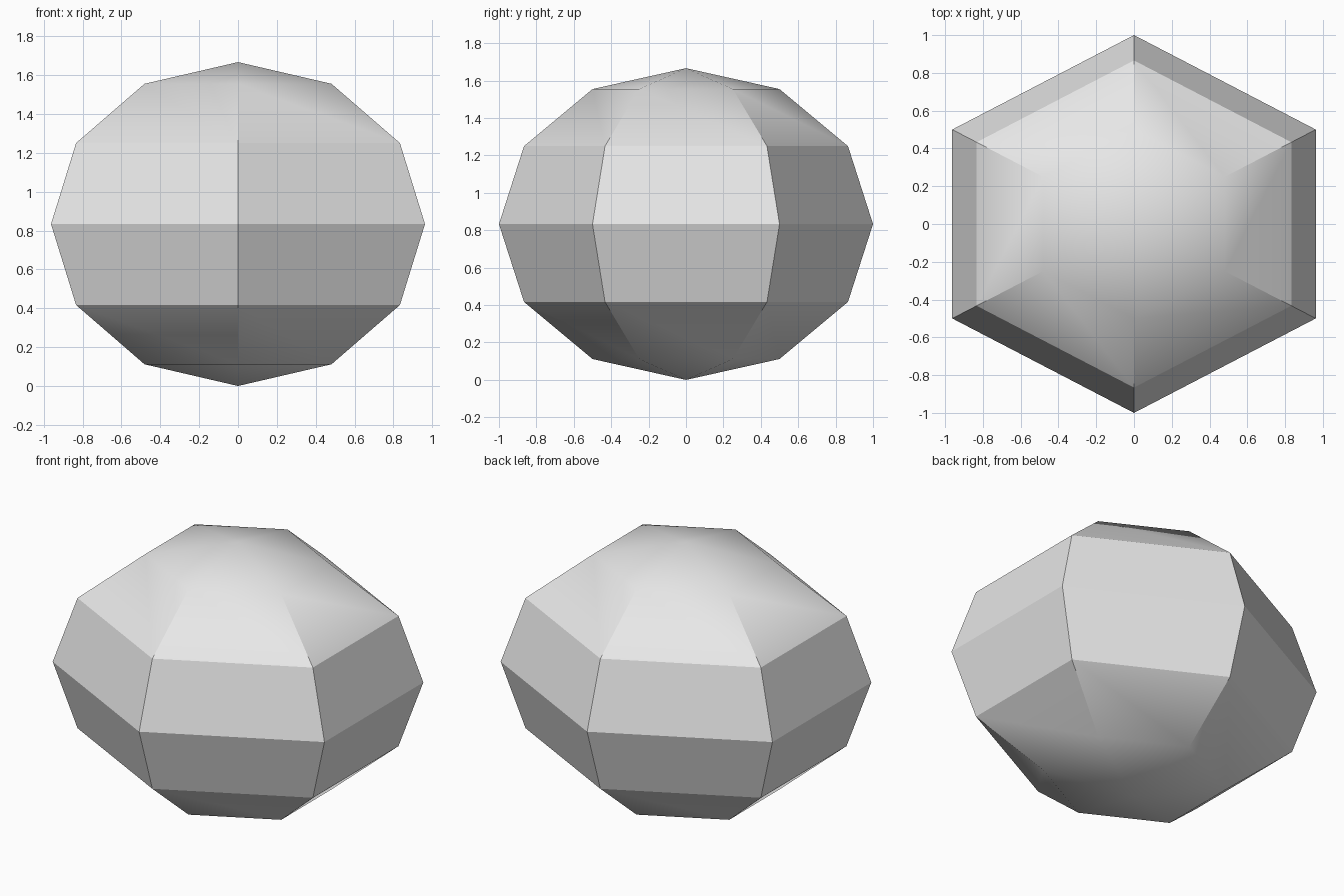
import bpy

cube = bpy.data.objects.get("Cube")
if cube:
    bpy.data.objects.remove(cube, do_unlink=True)

# Plain grey surface
grey = bpy.data.materials.new("light_grey")
grey.use_nodes = True
colour = (0.8, 0.8, 0.8, 1.0)
grey.diffuse_color = colour
grey.node_tree.nodes["Principled BSDF"].inputs["Base Color"].default_value = colour

# Six-sided, six-ring squashed ball with corners on the front and back
HALF_HEIGHT = 0.8333
bpy.ops.mesh.primitive_uv_sphere_add(segments=6, ring_count=6, radius=1.0,
                                     location=(0, 0, HALF_HEIGHT))
stone = bpy.context.object
stone.name = "faceted_stone"
stone.scale = (1.1111, 1.0, HALF_HEIGHT)
bpy.ops.object.transform_apply(location=True, rotation=True, scale=True)
stone.data.materials.append(grey)

# Soft caps at the poles, crisp facets around the middle
bpy.ops.object.shade_smooth_by_angle(angle=0.5236)
